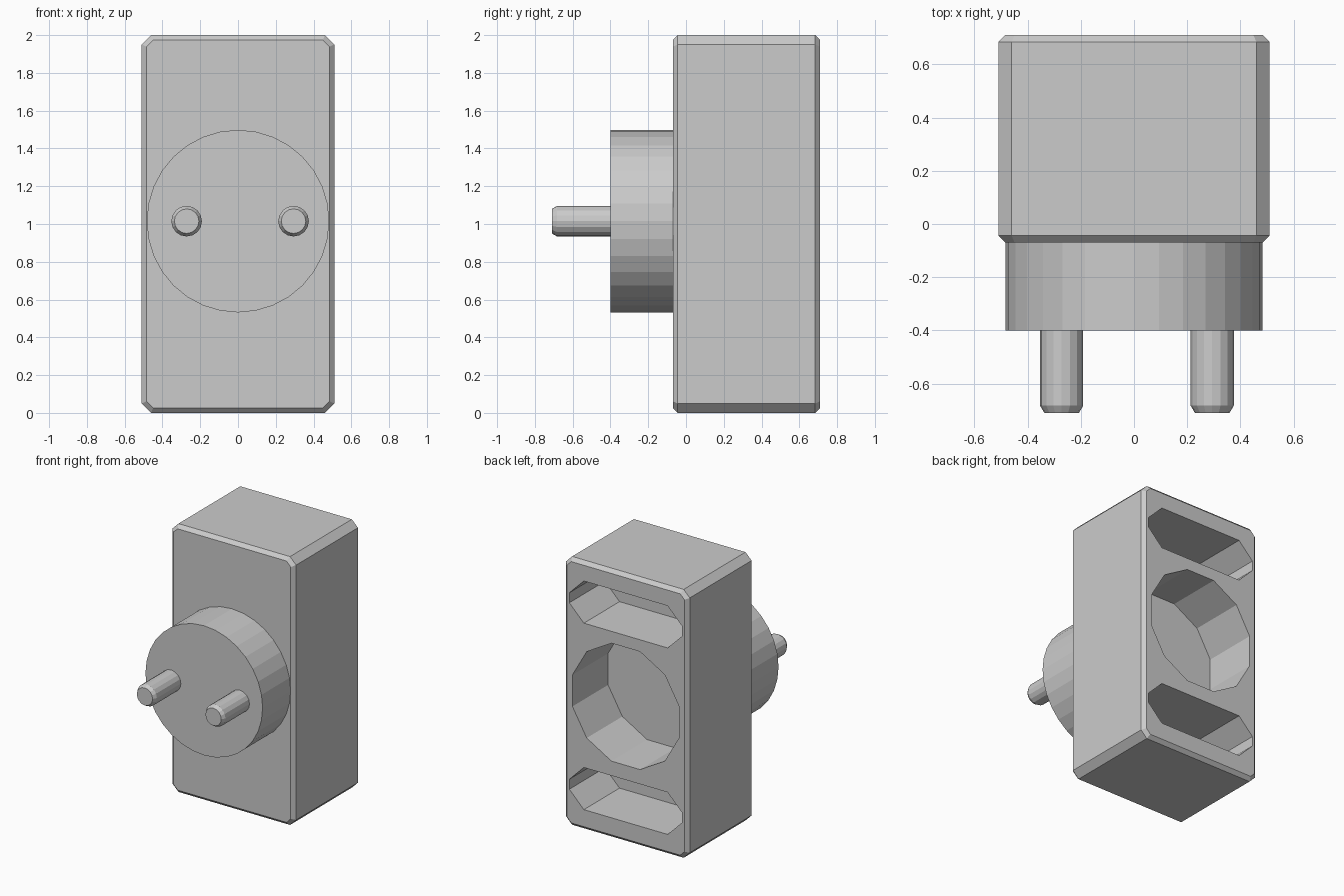
import bpy, bmesh
from math import sin, cos, pi

if "Cube" in bpy.data.objects:
    bpy.data.objects.remove(bpy.data.objects["Cube"])


def octagon(cx, cz, hw, hh, cut):
    """Rectangle outline in x/z with cut corners."""
    pts = [(hw, hh - cut), (hw - cut, hh), (-hw + cut, hh), (-hw, hh - cut),
           (-hw, -hh + cut), (-hw + cut, -hh), (hw - cut, -hh), (hw, -hh + cut)]
    return [(cx + x, cz + z) for x, z in pts]


def circle(cx, cz, r, sides, turn=0.0):
    """Regular polygon outline in x/z."""
    angles = [turn + 2 * pi * i / sides for i in range(sides)]
    return [(cx + r * cos(a), cz + r * sin(a)) for a in angles]


def loft(name, sections):
    """Closed solid through (y, outline) sections, from front to back."""
    bm = bmesh.new()
    rings = [[bm.verts.new((x, y, z)) for x, z in outline] for y, outline in sections]
    n = len(rings[0])
    for a, b in zip(rings, rings[1:]):
        for i in range(n):
            j = (i + 1) % n
            bm.faces.new((a[i], a[j], b[j], b[i]))
    bm.faces.new(rings[0])
    bm.faces.new(rings[-1])
    bmesh.ops.recalc_face_normals(bm, faces=bm.faces)
    mesh = bpy.data.meshes.new(name)
    bm.to_mesh(mesh)
    bm.free()
    obj = bpy.data.objects.new(name, mesh)
    bpy.context.collection.objects.link(obj)
    return obj


FRONT, BACK, MID_Z = -0.07, 0.71, 1.015
BEVEL = 0.026

# Block with cut corners and bevelled front and back rims
outer = octagon(0, 1, 0.51, 1.0, 0.05)
inner = octagon(0, 1, 0.51 - BEVEL, 1.0 - BEVEL, 0.035)
body = loft("body", [(FRONT, inner), (FRONT + BEVEL, outer),
                     (BACK - BEVEL, outer), (BACK, inner)])

# Recesses in the back: one round socket and two flat slots
recesses = [("round_socket_cutter", circle(0, MID_Z, 0.455, 12, pi / 12)),
            ("upper_slot_cutter", octagon(0, 1.70, 0.465, 0.157, 0.12)),
            ("lower_slot_cutter", octagon(0, 0.31, 0.465, 0.157, 0.12))]
for name, outline in recesses:
    cutter = loft(name, [(0.29, outline), (BACK + 0.1, outline)])
    cutter.hide_render = True
    cutter.hide_set(True)
    mod = body.modifiers.new(name, 'BOOLEAN')
    mod.operation = 'DIFFERENCE'
    mod.solver = 'EXACT'
    mod.object = cutter

# Round plug base on the front
disc = circle(0, MID_Z, 0.483, 32)
loft("plug_base", [(-0.40, disc), (FRONT, disc)])

# Two contact pins with bevelled tips
for name, x in (("left_pin", -0.272), ("right_pin", 0.294)):
    shaft = circle(x, MID_Z, 0.081, 16)
    loft(name, [(-0.71, circle(x, MID_Z, 0.065, 16)), (-0.683, shaft), (-0.40, shaft)])
